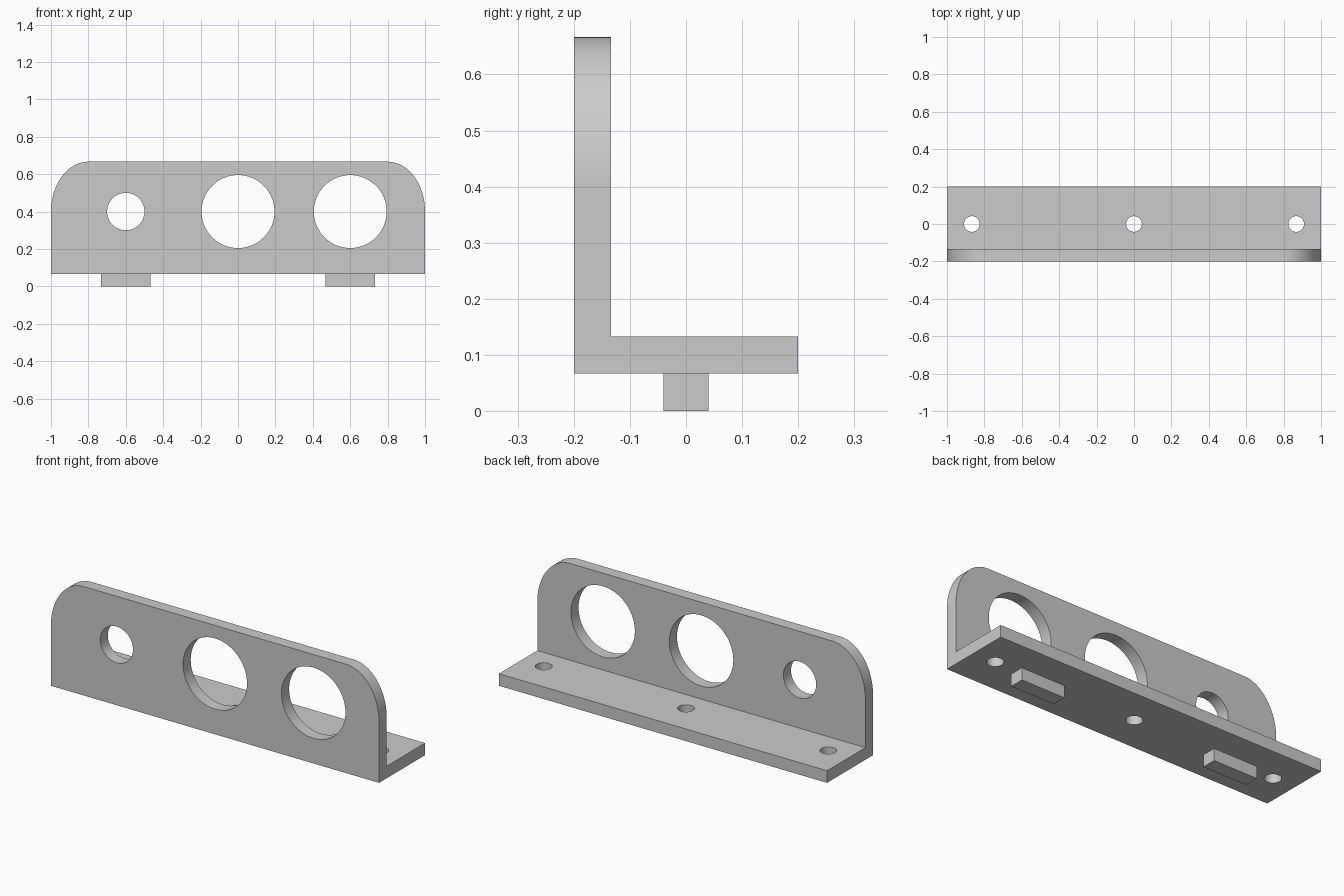
import bpy
import bmesh
import math
from mathutils import Matrix, Vector

cube = bpy.data.objects.get("Cube")
if cube:
    bpy.data.objects.remove(cube, do_unlink=True)

BOTTOM, FLOOR, TOP = 0.0667, 0.1333, 0.6667
FRONT, WALL_BACK, BACK = -0.2, -0.1333, 0.2
CORNER_WIDTH, CORNER_HEIGHT = 0.2, 0.2667

grey = bpy.data.materials.new("plain_grey")
grey.use_nodes = True
colour = (0.6, 0.6, 0.6, 1)
grey.diffuse_color = colour
grey.node_tree.nodes["Principled BSDF"].inputs["Base Color"].default_value = colour


def add_object(name, bm):
    bmesh.ops.recalc_face_normals(bm, faces=bm.faces)
    mesh = bpy.data.meshes.new(name)
    bm.to_mesh(mesh)
    bm.free()
    mesh.materials.append(grey)
    obj = bpy.data.objects.new(name, mesh)
    bpy.context.collection.objects.link(obj)
    return obj


def activate(obj):
    bpy.ops.object.select_all(action="DESELECT")
    obj.select_set(True)
    bpy.context.view_layer.objects.active = obj


def drill(obj, centre, radius, axis):
    """Cut a round hole through the object along the axis."""
    bm = bmesh.new()
    turn = Vector((0, 0, 1)).rotation_difference(Vector(axis)).to_matrix().to_4x4()
    bmesh.ops.create_cone(bm, cap_ends=True, segments=64, radius1=radius,
                          radius2=radius, depth=0.2,
                          matrix=Matrix.Translation(centre) @ turn)
    cutter = add_object("hole_cutter", bm)
    cutter.hide_render = True
    activate(obj)
    mod = obj.modifiers.new("hole", "BOOLEAN")
    mod.operation = "DIFFERENCE"
    mod.solver = "EXACT"
    mod.object = cutter
    bpy.ops.object.modifier_apply(modifier=mod.name)
    bpy.data.objects.remove(cutter, do_unlink=True)


# Angle bracket: L profile extruded along its length
bm = bmesh.new()
profile = [(FRONT, BOTTOM), (BACK, BOTTOM), (BACK, FLOOR),
           (WALL_BACK, FLOOR), (WALL_BACK, TOP), (FRONT, TOP)]
face = bm.faces.new([bm.verts.new((-1, y, z)) for y, z in profile])
extruded = bmesh.ops.extrude_face_region(bm, geom=[face])["geom"]
bmesh.ops.translate(bm, vec=(2, 0, 0),
                    verts=[v for v in extruded if isinstance(v, bmesh.types.BMVert)])
bmesh.ops.recalc_face_normals(bm, faces=bm.faces)

# Elliptical upper corners: round them in squashed space, then stretch back
squash = CORNER_WIDTH / CORNER_HEIGHT
bmesh.ops.scale(bm, vec=(1, 1, squash), verts=bm.verts)
corners = [e for e in bm.edges
           if all(v.co.z > TOP * squash - 0.01 for v in e.verts)
           and abs(e.verts[0].co.x - e.verts[1].co.x) < 0.01]
bmesh.ops.bevel(bm, geom=corners, offset=CORNER_WIDTH, offset_type="OFFSET",
                segments=20, profile=0.5, affect="EDGES")
bmesh.ops.scale(bm, vec=(1, 1, 1 / squash), verts=bm.verts)
bracket = add_object("angle_bracket", bm)

# Large openings in the upright wall
for x, radius in ((-0.6, 0.1), (0, 0.195), (0.6, 0.195)):
    drill(bracket, (x, FRONT + 0.03, 0.4), radius, (0, 1, 0))

# Screw holes in the base flange
for x in (-0.867, 0, 0.867):
    drill(bracket, (x, 0, 0.1), 0.042, (0, 0, 1))

activate(bracket)
bpy.ops.object.shade_smooth_by_angle(angle=math.radians(30))

# Locating tabs under the flange
for side, x in (("right", -0.6), ("left", 0.6)):
    bm = bmesh.new()
    bmesh.ops.create_cube(bm, size=1)
    bmesh.ops.scale(bm, vec=(0.2667, 0.08, BOTTOM), verts=bm.verts)
    bmesh.ops.translate(bm, vec=(x, 0, BOTTOM / 2), verts=bm.verts)
    add_object(side + "_locating_tab", bm)
